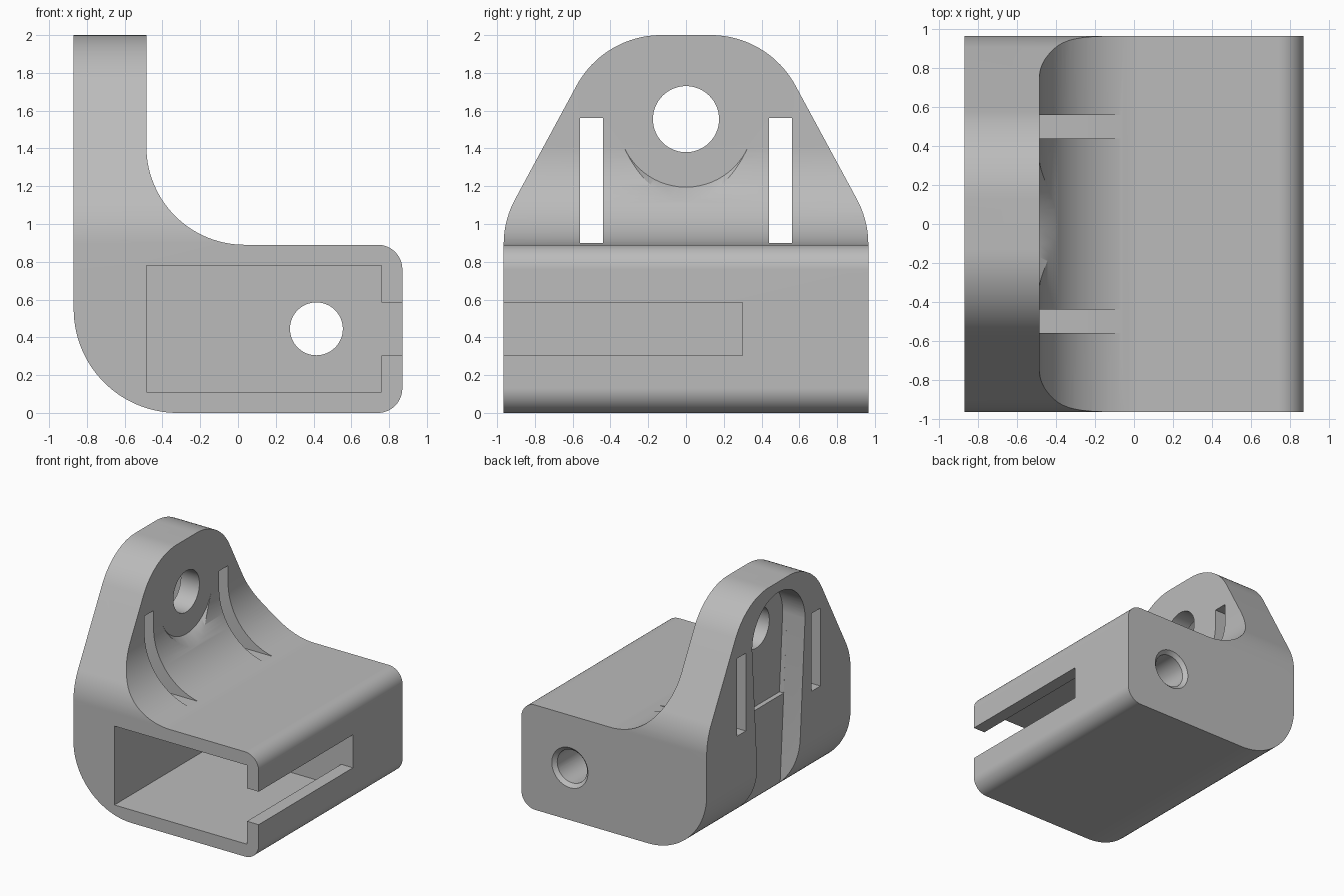
import bpy, bmesh, math
from mathutils import Vector

cube = bpy.data.objects.get("Cube")
if cube:
    bpy.data.objects.remove(cube, do_unlink=True)

grey = bpy.data.materials.new("plain_grey")
grey.use_nodes = True
colour = (0.5, 0.5, 0.5, 1)
grey.diffuse_color = colour
grey.node_tree.nodes["Principled BSDF"].inputs["Base Color"].default_value = colour

HALF = 0.965                      # half depth of the block
HOLE_Z = 1.555                    # height of the upper bolt hole
BACK, PLATE = -0.87, -0.485       # faces of the upright plate
TOP = 0.89                        # top of the block


def rounded(corners, steps=20):
    """Polygon from (u, v, radius) corners with tangent arcs."""
    out = []
    for i, (u, v, r) in enumerate(corners):
        p = Vector((u, v))
        if r == 0:
            out.append(p)
            continue
        a = (Vector(corners[i - 1][:2]) - p).normalized()
        b = (Vector(corners[(i + 1) % len(corners)][:2]) - p).normalized()
        half = a.angle(b) / 2
        centre = p + (a + b).normalized() * r / math.sin(half)
        start = p + a * r / math.tan(half) - centre
        end = p + b * r / math.tan(half) - centre
        sweep = start.angle(end)
        for k in range(steps + 1):
            t = k / steps
            out.append(centre + (start * math.sin((1 - t) * sweep)
                                 + end * math.sin(t * sweep)) / math.sin(sweep))
    return out


def make(name, bm):
    bmesh.ops.recalc_face_normals(bm, faces=bm.faces)
    mesh = bpy.data.meshes.new(name)
    bm.to_mesh(mesh)
    bm.free()
    mesh.materials.append(grey)
    obj = bpy.data.objects.new(name, mesh)
    bpy.context.collection.objects.link(obj)
    return obj


def loft(name, axis, start, end, profile, end_profile=None):
    """Solid between two matching profiles: (y, z) along x or (x, z) along y."""
    def place(p, d):
        return (d, p[0], p[1]) if axis == "x" else (p[0], d, p[1])
    bm = bmesh.new()
    a = [bm.verts.new(place(p, start)) for p in profile]
    b = [bm.verts.new(place(p, end)) for p in end_profile or profile]
    bm.faces.new(a)
    bm.faces.new(b[::-1])
    for i in range(len(a)):
        bm.faces.new((a[i - 1], b[i - 1], b[i], a[i]))
    return make(name, bm)


def box(name, x, y, z):
    return loft(name, "x", x[0], x[1],
                [(y[0], z[0]), (y[1], z[0]), (y[1], z[1]), (y[0], z[1])])


def circle(u, v, r, n=64):
    return [(u + r * math.cos(math.tau * i / n), v + r * math.sin(math.tau * i / n))
            for i in range(n)]


def combine(target, cutter, operation="DIFFERENCE"):
    cutter.hide_render = True
    mod = target.modifiers.new("cut", "BOOLEAN")
    mod.operation, mod.solver, mod.object = operation, "EXACT", cutter
    bpy.context.view_layer.objects.active = target
    bpy.ops.object.modifier_apply(modifier=mod.name)
    bpy.data.objects.remove(cutter, do_unlink=True)


# Body: L-shaped side profile, trimmed by the tapered outline of the upright
bracket = loft("bracket", "y", -HALF, HALF, rounded([
    (BACK, 0, 0.55), (0.87, 0, 0.13), (0.87, TOP, 0.13),
    (PLATE, TOP, 0.52), (PLATE, 2, 0), (BACK, 2, 0)], 28))
outline = loft("outline", "x", -1.2, 1.2, rounded([
    (-HALF, -0.2, 0), (HALF, -0.2, 0), (HALF, 1.02, 0.5), (0.435, 2, 0.51),
    (-0.435, 2, 0.51), (-HALF, 1.02, 0.5)]))
combine(bracket, outline, "INTERSECT")

# Open cavity and its side slot
combine(bracket, box("cavity", (PLATE, 0.76), (-1.2, 0.30), (0.11, 0.78)))
combine(bracket, box("side_slot", (0.7, 1.0), (-1.2, 0.30), (0.305, 0.585)))

# Round hole through the rear wall, with a chamfered mouth
combine(bracket, loft("rear_hole", "y", 0.2, 1.2, circle(0.415, 0.445, 0.14)))
combine(bracket, loft("rear_chamfer", "y", HALF - 0.03, HALF + 0.01,
                      circle(0.415, 0.445, 0.14), circle(0.415, 0.445, 0.18)))

# Pair of strap slots through the upright
for side in (-1, 1):
    combine(bracket, box("strap_slot", (-1.2, 0.3),
                         sorted((side * 0.44, side * 0.56)), (0.90, 1.56)))

# Arched back channel, shallower below the block top
arch = [(0.355 * math.cos(math.pi * i / 32), HOLE_Z + 0.355 * math.sin(math.pi * i / 32))
        for i in range(33)]
combine(bracket, loft("lower_channel", "x", -1.2, -0.70,
                      [(-0.25, -0.05), (0.25, -0.05)] + arch))
combine(bracket, loft("upper_channel", "x", -1.2, -0.66,
                      [(-0.311, TOP), (0.311, TOP)] + arch))

# Bolt hole and the flared seat cut into the inner fillet
combine(bracket, loft("bolt_hole", "x", -1.2, 0.2, circle(0, HOLE_Z, 0.175)))
combine(bracket, loft("bolt_seat", "x", PLATE, -0.296,
                      circle(0, HOLE_Z, 0.36), circle(0, HOLE_Z, 0.524)))

bpy.ops.object.select_all(action="DESELECT")
bracket.select_set(True)
bpy.context.view_layer.objects.active = bracket
bpy.ops.object.shade_smooth_by_angle(angle=math.radians(30))
